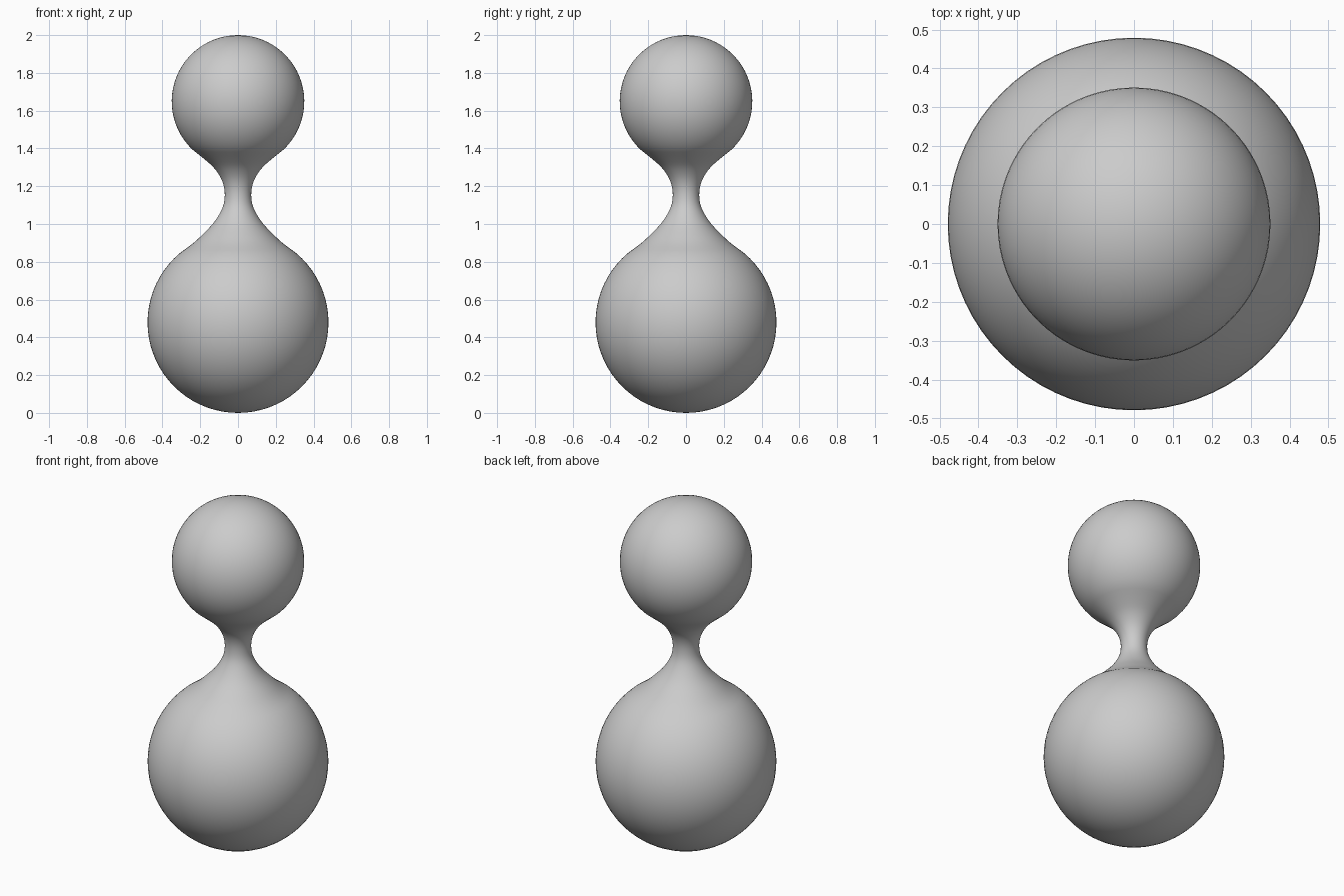
import bpy, bmesh, math
from mathutils import Vector

cube = bpy.data.objects.get("Cube")
if cube:
    bpy.data.objects.remove(cube, do_unlink=True)

# One plain grey material
GREY = (0.6, 0.6, 0.6, 1.0)
mat = bpy.data.materials.new("plain grey")
mat.use_nodes = True
mat.diffuse_color = GREY
mat.node_tree.nodes["Principled BSDF"].inputs["Base Color"].default_value = GREY


def arc(radius, centre, start, end, steps):
    """Profile points (r, z) on a ball, angles measured from straight down."""
    angles = [math.radians(start + (end - start) * i / steps) for i in range(steps + 1)]
    return [Vector((radius * math.sin(a), centre - radius * math.cos(a))) for a in angles]


def smooth_path(points, steps):
    """Catmull-Rom curve through all but the first and last point."""
    path = []
    for a, b, c, d in zip(points, points[1:], points[2:], points[3:]):
        for i in range(steps):
            t = i / steps
            path.append(0.5 * (2 * b + (c - a) * t + (2 * a - 5 * b + 4 * c - d) * t * t
                               + (3 * b - a - 3 * c + d) * t ** 3))
    return path


# Profile: lower ball, pinched neck, upper ball
lower = arc(0.479, 0.479, 0, 140, 28)
upper = arc(0.351, 1.649, 44, 180, 26)
neck = [Vector(p) for p in [(0.24, 0.896), (0.187, 0.945), (0.137, 0.997), (0.1, 1.05),
                            (0.077, 1.1), (0.07, 1.15), (0.075, 1.2), (0.094, 1.25),
                            (0.13, 1.3), (0.18, 1.345)]]
profile = lower[:-1] + smooth_path(lower[-2:] + neck + upper[:2], 3) + upper

# Spin the profile into one closed body
bm = bmesh.new()
verts = [bm.verts.new((p.x, 0, p.y)) for p in profile]
edges = [bm.edges.new(pair) for pair in zip(verts, verts[1:])]
bmesh.ops.spin(bm, geom=verts + edges, cent=(0, 0, 0), axis=(0, 0, 1),
               angle=math.tau, steps=72, use_merge=False)
bmesh.ops.remove_doubles(bm, verts=bm.verts, dist=0.0005)
bmesh.ops.recalc_face_normals(bm, faces=bm.faces)
for face in bm.faces:
    face.smooth = True
mesh = bpy.data.meshes.new("double_ball_body")
bm.to_mesh(mesh)
bm.free()
mesh.materials.append(mat)
body = bpy.data.objects.new("double_ball_body", mesh)
bpy.context.collection.objects.link(body)
